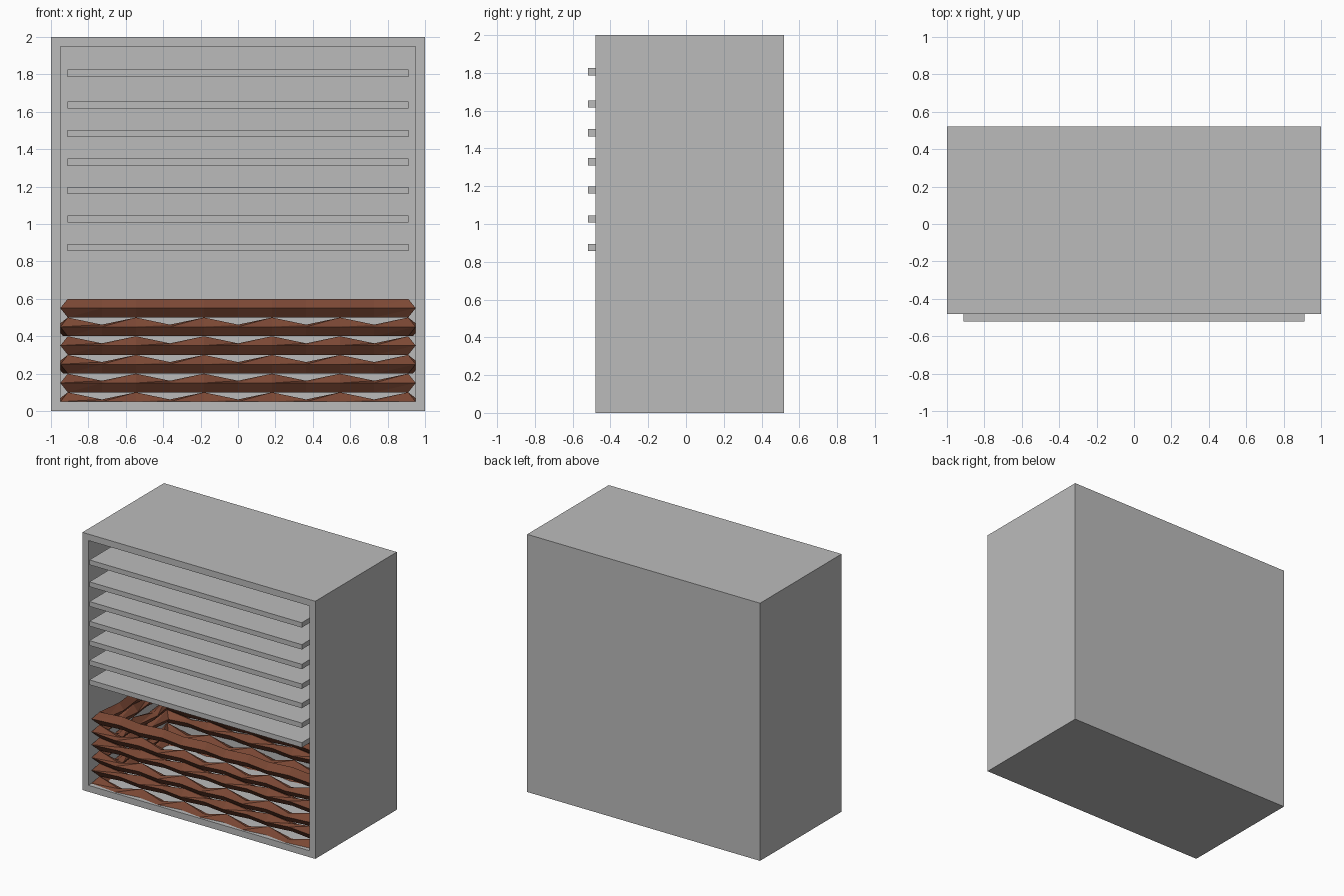
import bpy, bmesh, math

if "Cube" in bpy.data.objects:
    bpy.data.objects.remove(bpy.data.objects["Cube"])

def material(name, rgb):
    m = bpy.data.materials.new(name)
    m.diffuse_color = (*rgb, 1)
    m.use_nodes = True
    m.node_tree.nodes["Principled BSDF"].inputs["Base Color"].default_value = m.diffuse_color
    return m

GREY = material("cabinet grey", (0.50, 0.50, 0.50))
BROWN = material("wicker brown", (0.20, 0.065, 0.035))

def finish(bm, name, mat):
    bmesh.ops.recalc_face_normals(bm, faces=bm.faces)
    me = bpy.data.meshes.new(name)
    bm.to_mesh(me)
    bm.free()
    me.materials.append(mat)
    ob = bpy.data.objects.new(name, me)
    bpy.context.collection.objects.link(ob)
    return ob

def box(name, x0, x1, y0, y1, z0, z1, mat):
    bm = bmesh.new()
    bmesh.ops.create_cube(bm, size=1)
    for v in bm.verts:
        v.co.x = x1 if v.co.x > 0 else x0
        v.co.y = y1 if v.co.y > 0 else y0
        v.co.z = z1 if v.co.z > 0 else z0
    return finish(bm, name, mat)

# Cabinet: one shell, hollowed from the front face
bm = bmesh.new()
bmesh.ops.create_cube(bm, size=1)
for v in bm.verts:
    v.co = (v.co.x * 2, v.co.y + 0.02, v.co.z * 2 + 1)
front = min(bm.faces, key=lambda f: f.calc_center_median().y)
bmesh.ops.inset_region(bm, faces=[front], thickness=0.05, use_even_offset=True)
for v in front.verts:
    v.co.y -= 0
cavity = bmesh.ops.extrude_discrete_faces(bm, faces=[front])["faces"][0]
for v in cavity.verts:
    v.co.y = 0.47
finish(bm, "cabinet", GREY)

# Thin shelves, standing slightly proud of the cabinet
for i, z in enumerate((0.875, 1.027, 1.18, 1.33, 1.483, 1.636, 1.806)):
    box(f"shelf_{i + 1}", -0.912, 0.912, -0.52, 0.47, z - 0.019, z + 0.019, GREY)

# Basket outline: points around a rectangle with outward directions
X, Y0, Y1 = 0.91, -0.40, 0.43
NX, NY = 10, 4
corners = [(-X, Y0), (X, Y0), (X, Y1), (-X, Y1)]
outline = []
for s in range(4):
    (ax, ay), (bx, by) = corners[s], corners[(s + 1) % 4]
    n = NX if s % 2 == 0 else NY
    normals = [(0, -1), (1, 0), (0, 1), (-1, 0)]
    for k in range(n):
        t = k / n
        nx, ny = normals[s]
        if k == 0:
            nx, ny = nx + normals[s - 1][0], ny + normals[s - 1][1]
        outline.append((ax + (bx - ax) * t, ay + (by - ay) * t, nx, ny, k))

# Woven strands: diamond sections that weave in and out, slimmer at every second point
ROWS = 6
for row in range(ROWS):
    bm = bmesh.new()
    rings = []
    zc = 0.05 + 0.1 * row
    for x, y, nx, ny, k in outline:
        slim = k % 2 == 1
        wave = 0.025 * (-1) ** row if slim else 0
        top = 0.012 if slim and row < ROWS - 1 else 0.05
        section = ((0.04, 0), (0, top), (-0.04, 0), (0, -0.05))
        rings.append([bm.verts.new((x + nx * (wave + o), y + ny * (wave + o), zc + h))
                      for o, h in section])
    for i, a in enumerate(rings):
        b = rings[(i + 1) % len(rings)]
        for j in range(4):
            q = (a[j], a[(j + 1) % 4], b[(j + 1) % 4], b[j])
            bm.faces.new(q[:3])
            bm.faces.new((q[0], q[2], q[3]))
    finish(bm, f"basket_strand_{row + 1}", BROWN)
